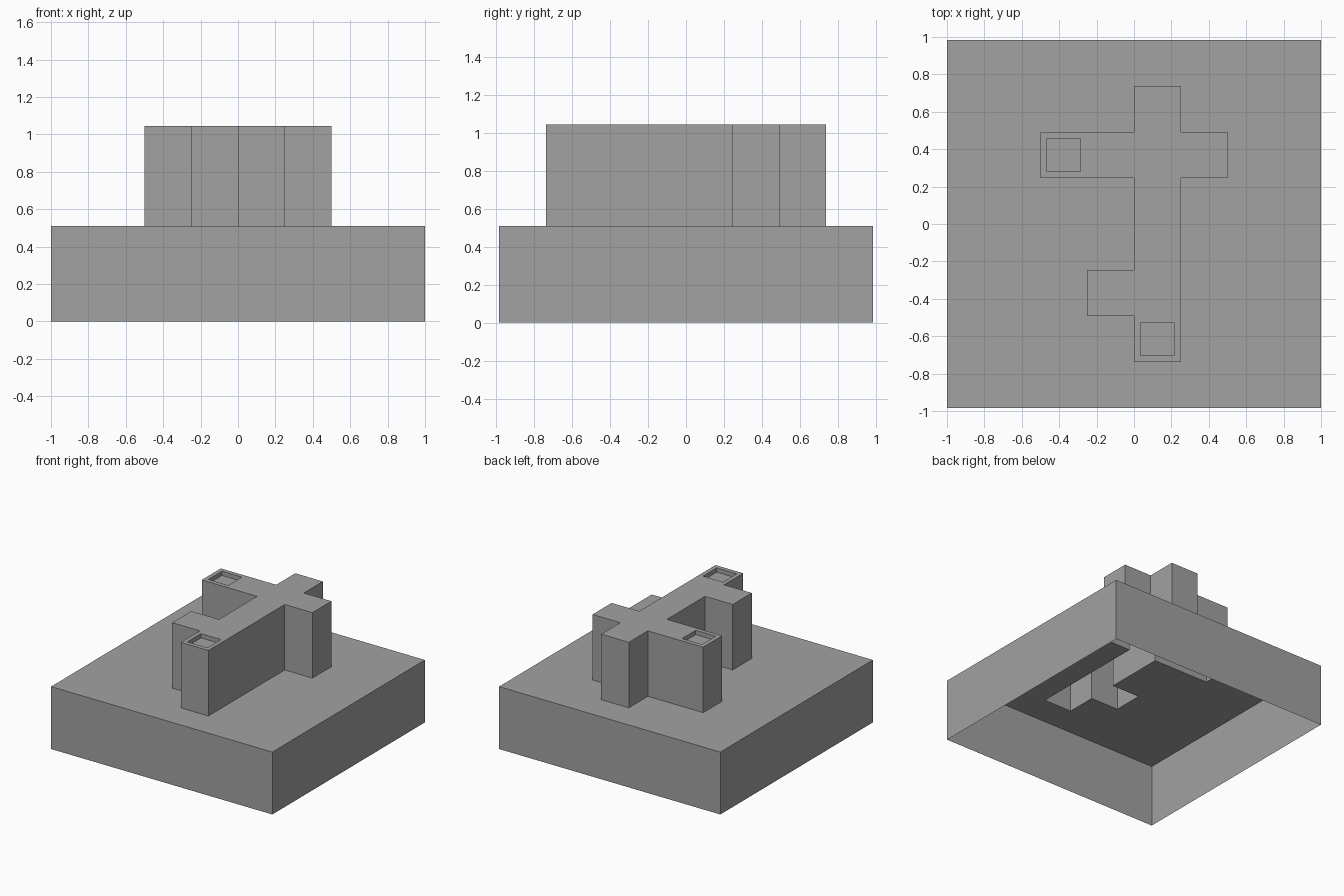
import bpy
import bmesh

cube = bpy.data.objects.get("Cube")
if cube:
    bpy.data.objects.remove(cube, do_unlink=True)

CELLS = 8
STEP = 2 / CELLS
BASE_TOP, CROSS_TOP = 0.51, 1.045
DEPTH_SCALE = 0.985
RIM, RECESS = 0.035, 0.035

# Raised layout by (column, row) cell: spine, two long arms, short foot arm
spine = {(4, row) for row in range(1, 7)}
arms = {(2, 5), (3, 5), (5, 5), (3, 2)}
raised_cells = spine | arms
recess_cells = {(2, 5), (4, 1)}


def cell_of(face):
    c = face.calc_center_median()
    return int((c.x + 1) // STEP), int((c.y / DEPTH_SCALE + 1) // STEP)


def verts_of(items):
    return [g for g in items if isinstance(g, bmesh.types.BMVert)]


# Top plate of the base
bm = bmesh.new()
bmesh.ops.create_grid(bm, x_segments=CELLS, y_segments=CELLS, size=1)
for v in bm.verts:
    v.co.y *= DEPTH_SCALE
    v.co.z = BASE_TOP
rim_edges = [e for e in bm.edges if e.is_boundary]

# Raised hollow block, open underneath
footprint = [f for f in bm.faces if cell_of(f) in raised_cells]
out = bmesh.ops.extrude_face_region(bm, geom=footprint)["geom"]
bmesh.ops.translate(bm, verts=verts_of(out), vec=(0, 0, CROSS_TOP - BASE_TOP))
leftover = [f for f in footprint if f.is_valid]
if leftover:
    bmesh.ops.delete(bm, geom=leftover, context="FACES")

# Square recesses in the tips of two arms
tips = [f for f in bm.faces
        if f.calc_center_median().z > CROSS_TOP - 0.01 and cell_of(f) in recess_cells]
bmesh.ops.inset_individual(bm, faces=tips, thickness=RIM, use_even_offset=True)
floors = bmesh.ops.extrude_discrete_faces(bm, faces=tips)["faces"]
for f in floors:
    bmesh.ops.translate(bm, verts=f.verts[:], vec=(0, 0, -RECESS))

# Outer skirt of the base, open at the bottom
skirt = bmesh.ops.extrude_edge_only(bm, edges=rim_edges)["geom"]
for v in verts_of(skirt):
    v.co.z = 0

bmesh.ops.recalc_face_normals(bm, faces=bm.faces[:])
bmesh.ops.dissolve_limit(bm, angle_limit=0.01, verts=bm.verts[:], edges=bm.edges[:])

mesh = bpy.data.meshes.new("hollow_base_with_raised_block")
bm.to_mesh(mesh)
bm.free()
block = bpy.data.objects.new("hollow_base_with_raised_block", mesh)
bpy.context.collection.objects.link(block)

# Single grey material
grey = bpy.data.materials.new("plain grey")
grey.use_nodes = True
colour = (0.36, 0.36, 0.36, 1)
grey.diffuse_color = colour
grey.node_tree.nodes["Principled BSDF"].inputs["Base Color"].default_value = colour
mesh.materials.append(grey)
